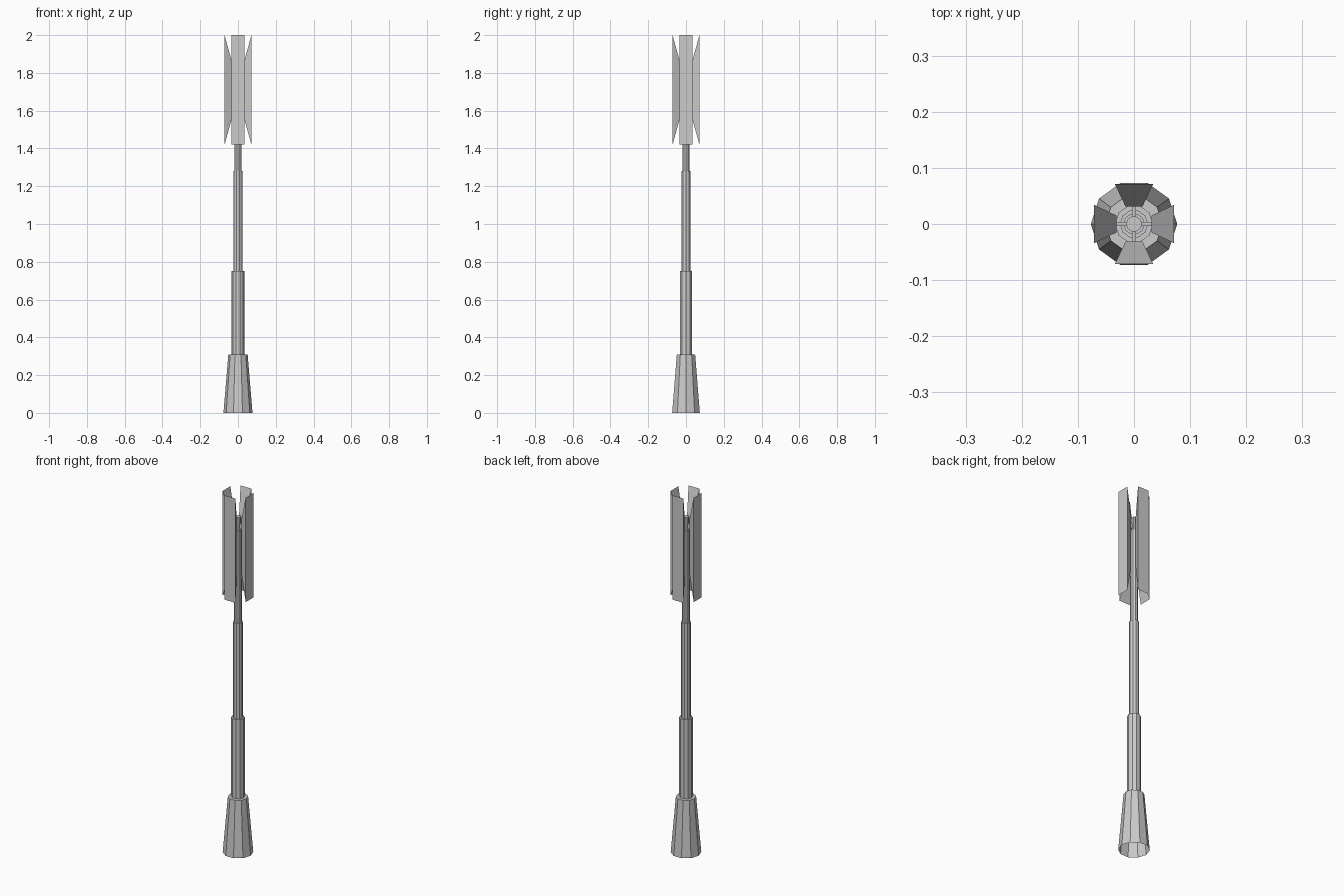
import bpy, bmesh, math
from mathutils import Matrix

if "Cube" in bpy.data.objects:
    bpy.data.objects.remove(bpy.data.objects["Cube"])

SIDES = 10


def make_object(name, bm):
    bmesh.ops.recalc_face_normals(bm, faces=bm.faces)
    mesh = bpy.data.meshes.new(name)
    bm.to_mesh(mesh)
    bm.free()
    obj = bpy.data.objects.new(name, mesh)
    bpy.context.collection.objects.link(obj)
    return obj


def lathe(name, profile):
    """Ten-sided turned part, open at the bottom and capped at the top."""
    bm = bmesh.new()
    rings = []
    for r, z in profile:
        rings.append([bm.verts.new((r * math.cos(math.tau * i / SIDES),
                                    r * math.sin(math.tau * i / SIDES), z))
                      for i in range(SIDES)])
    for a, b in zip(rings, rings[1:]):
        for i in range(SIDES):
            j = (i + 1) % SIDES
            bm.faces.new((a[i], a[j], b[j], b[i]))
    bm.faces.new(rings[-1])
    return make_object(name, bm)


def tapered_block(name, outer, inner, angle):
    """Block facing -y between two rectangles (y, half width, z low, z high)."""
    bm = bmesh.new()
    loops = []
    for y, w, lo, hi in (outer, inner):
        loops.append([bm.verts.new(p) for p in
                      ((-w, y, lo), (w, y, lo), (w, y, hi), (-w, y, hi))])
    a, b = loops
    bm.faces.new(a)
    bm.faces.new(b)
    for i in range(4):
        j = (i + 1) % 4
        bm.faces.new((a[i], a[j], b[j], b[i]))
    bm.transform(Matrix.Rotation(angle, 4, 'Z'))
    return make_object(name, bm)


# flared hollow base and stepped mast
lathe("mast", [(0.077, 0), (0.051, 0.31), (0.034, 0.31), (0.034, 0.75),
               (0.025, 0.75), (0.025, 1.28), (0.019, 1.28), (0.019, 1.79),
               (0.014, 1.79), (0.014, 1.865)])

# four antenna panels with their brackets
for k, side in enumerate(("front", "right", "back", "left")):
    ang = k * math.pi / 2
    tapered_block(side + "_panel", (-0.071, 0.034, 1.42, 2.0),
                  (-0.031, 0.015, 1.565, 1.855), ang)
    tapered_block(side + "_bracket", (-0.033, 0.004, 1.80, 1.83),
                  (-0.010, 0.004, 1.80, 1.83), ang)
